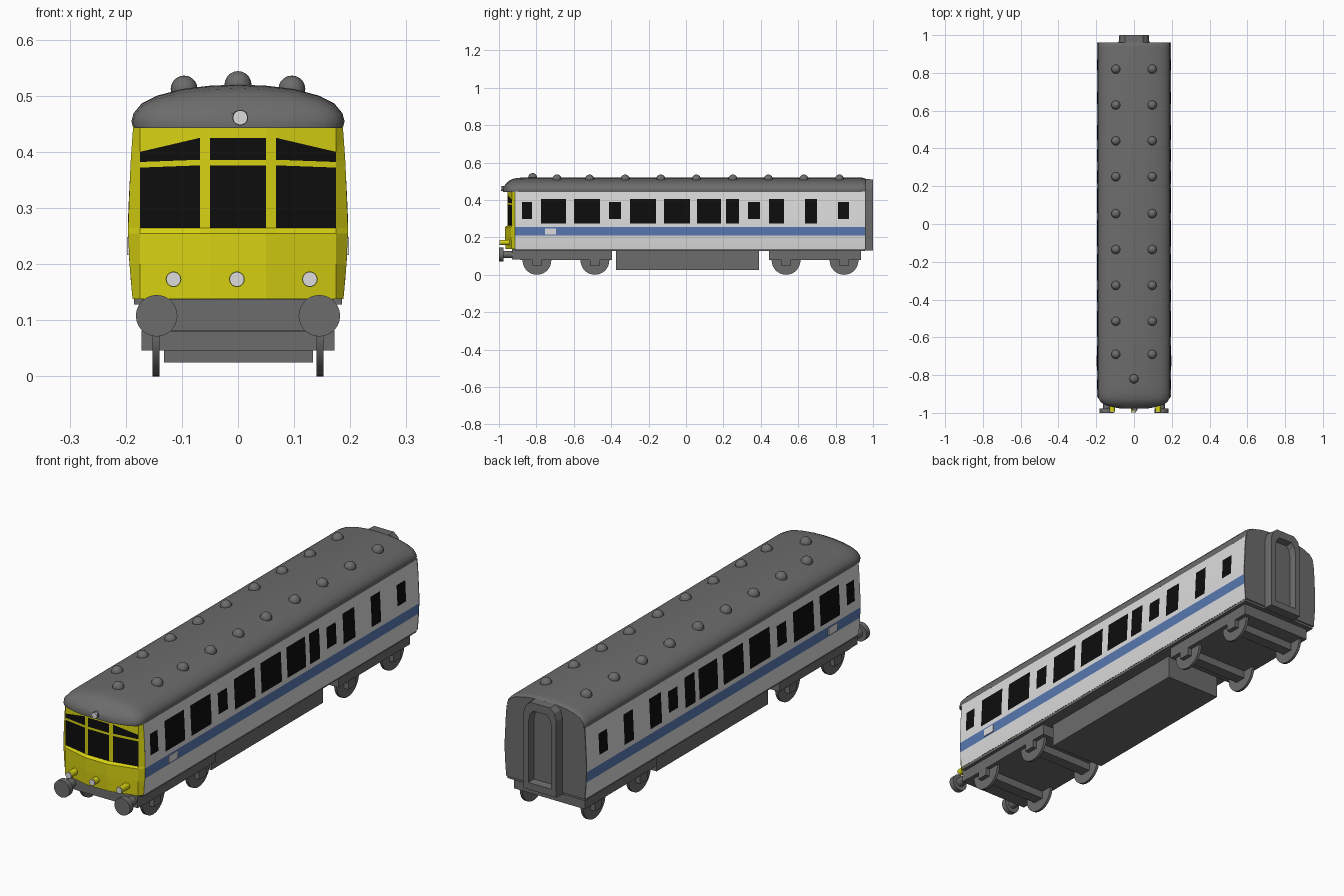
import bpy, bmesh, math
from mathutils import Vector, Matrix

if "Cube" in bpy.data.objects:
    bpy.data.objects.remove(bpy.data.objects["Cube"])


def material(name, r, g, b):
    m = bpy.data.materials.new(name)
    m.diffuse_color = (r, g, b, 1)
    m.use_nodes = True
    m.node_tree.nodes["Principled BSDF"].inputs["Base Color"].default_value = m.diffuse_color
    return m


GREY = material("dark_grey", 0.15, 0.15, 0.15)
WHITE = material("off_white", 0.72, 0.72, 0.72)
BLUE = material("stripe_blue", 0.10, 0.19, 0.45)
YELLOW = material("cab_yellow", 0.68, 0.64, 0.006)
BLACK = material("window_black", 0.004, 0.004, 0.004)


def finish(name, bm, mats, smooth=None):
    me = bpy.data.meshes.new(name)
    bm.to_mesh(me)
    bm.free()
    for m in mats:
        me.materials.append(m)
    ob = bpy.data.objects.new(name, me)
    bpy.context.collection.objects.link(ob)
    if smooth:
        bpy.ops.object.select_all(action='DESELECT')
        ob.select_set(True)
        bpy.context.view_layer.objects.active = ob
        bpy.ops.object.shade_smooth_by_angle(angle=math.radians(smooth))
    return ob


def sheet(name, rows, mats, rule=None, closed=False, caps=(), smooth=None):
    """Skin between rows of points; optional ring closing and end caps."""
    bm = bmesh.new()
    vs = [[bm.verts.new(p) for p in row] for row in rows]
    n = len(rows[0])
    for i in range(len(rows) - 1):
        for j in range(n if closed else n - 1):
            k = (j + 1) % n
            f = bm.faces.new((vs[i][j], vs[i][k], vs[i + 1][k], vs[i + 1][j]))
            if rule:
                f.material_index = rule(i, j, f.calc_center_median())
    for c in caps:
        bm.faces.new(vs[c])
    bmesh.ops.recalc_face_normals(bm, faces=bm.faces)
    bm.normal_update()
    if sum(f.normal.dot(f.calc_center_median()) * f.calc_area() for f in bm.faces) < 0:
        bmesh.ops.reverse_faces(bm, faces=bm.faces)
    return finish(name, bm, mats, smooth)


def box(name, x0, x1, y0, y1, z0, z1, mat):
    bm = bmesh.new()
    bmesh.ops.create_cube(bm, size=1)
    for v in bm.verts:
        v.co = ((x0 + x1) / 2 + v.co.x * (x1 - x0), (y0 + y1) / 2 + v.co.y * (y1 - y0),
                (z0 + z1) / 2 + v.co.z * (z1 - z0))
    return finish(name, bm, [mat])


def rod(name, axis, centre, r, length, mat, sides=28):
    bm = bmesh.new()
    rot = Matrix.Rotation(math.pi / 2, 4, 'Y' if axis == 'x' else 'X')
    bmesh.ops.create_cone(bm, cap_ends=True, segments=sides, radius1=r, radius2=r,
                          depth=length, matrix=Matrix.Translation(centre) @ rot)
    return finish(name, bm, [mat], 40)


def half_width(z):
    """Gently bulging side of the body."""
    if z < 0.27:
        return 0.188 + 0.008 * math.sin((z - 0.138) / 0.132 * math.pi / 2)
    return 0.196 - 0.009 * ((z - 0.27) / 0.173) ** 1.5


# Body sides: windows and stripe are cells of one grid
TALL, SMALL = (0.275, 0.405), (0.297, 0.388)
WINDOWS = [(-0.877, -0.824, SMALL), (-0.775, -0.642, TALL), (-0.599, -0.46, TALL),
           (-0.412, -0.348, SMALL), (-0.30, -0.16, TALL), (-0.118, 0.021, TALL),
           (0.059, 0.187, TALL), (0.214, 0.283, TALL), (0.332, 0.396, SMALL),
           (0.444, 0.524, TALL), (0.636, 0.70, TALL), (0.813, 0.872, SMALL)]
ys = [-0.915] + [y for w in WINDOWS for y in w[:2]] + [0.957]
zs = [0.138, 0.175, 0.21, 0.255, 0.275, 0.297, 0.388, 0.405, 0.445]


def side_colour(i, j, c):
    if 0.21 < c.z < 0.255:
        return 1
    return 2 if any(a < c.y < b and h[0] < c.z < h[1] for a, b, h in WINDOWS) else 0


for s, side in ((1, "right"), (-1, "left")):
    sheet(side + "_body_side", [[(s * half_width(z), y, z) for y in ys] for z in zs],
          [WHITE, BLUE, BLACK], side_colour)
    x = half_width(0.23)
    box(side + "_stripe_panel", s * x - 0.003, s * x + 0.003, -0.754, -0.695, 0.216, 0.248, WHITE)

# Cab front: bowed in plan, window band set back above a sill
COLS = [(0.05, -0.955), (0.068, -0.952), (0.175, -0.93)]
ROWS = [(0.138, 0.012, 0), (0.2, 0.015, 0), (0.255, 0.015, 0), (0.264, 0, 0), (0.376, 0, 0.004),
        (0.386, 0, 0.004), (0.425, 0, 0.025), (0.447, 0, 0)]
front = []
for z, push, drop in ROWS:
    half = [(x, y - push * (1 - x / 0.25), z - drop * max(0, (x - 0.068) / 0.107)) for x, y in COLS]
    half.append((half_width(z), -0.915, z))
    front.append([(-x, y, zz) for x, y, zz in reversed(half)] + half)
sheet("cab_front", front, [YELLOW, BLACK],
      lambda i, j, c: 1 if i in (3, 5) and j in (1, 3, 5) else 0)

# Roof: arched section lofted lengthways, drooping into a hood over the cab
arch = [(0.187, 0), (0.19, 0.012), (0.186, 0.026), (0.172, 0.043), (0.145, 0.057),
        (0.10, 0.069), (0.05, 0.075), (0, 0.077)]
arch = arch + [(-x, z) for x, z in reversed(arch[:-1])]
stations = [(-0.978, 0.35, 0.33), (-0.97, 0.58, 0.45), (-0.958, 0.8, 0.62), (-0.945, 0.92, 0.78),
            (-0.925, 0.985, 0.91), (-0.895, 1, 0.98), (-0.86, 1, 1), (0.935, 1, 1),
            (0.953, 0.995, 0.97), (0.962, 0.97, 0.9)]
sheet("roof", [[(x * sx, y, 0.443 + z * sz) for x, z in arch] for y, sx, sz in stations],
      [GREY], closed=True, caps=(0, -1), smooth=35)

# Roof vents
vents = [(x, y, 0.512) for x in (-0.096, 0.096)
         for y in (0.82, 0.63, 0.44, 0.25, 0.055, -0.135, -0.325, -0.515, -0.69)]
for p in vents + [(0, -0.82, 0.52)]:
    bm = bmesh.new()
    bmesh.ops.create_uvsphere(bm, u_segments=16, v_segments=10, radius=0.024,
                              matrix=Matrix.Translation(p))
    finish("roof_vent", bm, [GREY], 60)

# Rear wall and gangway with a recessed door
wall = [(half_width(z), z) for z in zs]
wall = wall + [(-x, z) for x, z in reversed(wall)]
sheet("rear_wall", [[(x, y, z) for x, z in wall] for y in (0.955, 0.962)], [GREY],
      closed=True, caps=(0, -1))


def door_outline(w, z0, z1, y):
    pts = [(w, z0), (w, z1 - 0.05), (w * 0.88, z1 - 0.018), (w * 0.6, z1)]
    return [(x, y, z) for x, z in pts + [(-x, z) for x, z in reversed(pts)]]


sheet("gangway", [door_outline(0.082, 0.13, 0.512, 0.955), door_outline(0.078, 0.13, 0.51, 1.0),
                  door_outline(0.055, 0.16, 0.475, 1.0), door_outline(0.05, 0.165, 0.47, 0.97)],
      [GREY], closed=True, caps=(0, -1))

# Underframe
box("floor", -0.185, 0.185, -0.912, 0.957, 0.128, 0.14, GREY)
box("equipment_box", -0.132, 0.134, -0.374, 0.39, 0.025, 0.135, GREY)
box("buffer_beam", -0.17, 0.17, -0.93, -0.885, 0.082, 0.137, GREY)

# Bogies with axle bars and wheels
for yc, axles in ((-0.642, (-0.797, -0.487)), (0.69, (0.535, 0.845))):
    box("bogie_frame", -0.17, 0.17, yc - 0.246, yc + 0.246, 0.08, 0.134, GREY)
    for y in axles:
        box("axle_bar", -0.172, 0.172, y - 0.025, y + 0.025, 0.046, 0.082, GREY)
        for x in (-0.146, 0.146):
            rod("wheel", 'x', (x, y, 0.077), 0.077, 0.012, GREY, 32)

# Buffers
for x in (-0.145, 0.145):
    rod("buffer_shaft", 'y', (x, -0.945, 0.108), 0.019, 0.08, GREY)
    rod("buffer_head", 'y', (x, -0.988, 0.108), 0.037, 0.024, GREY)

# Lamps
for x in (-0.115, -0.002, 0.128):
    rod("lamp_barrel", 'y', (x, -0.96, 0.173), 0.014, 0.066, YELLOW, 20)
    rod("lamp_lens", 'y', (x, -0.995, 0.173), 0.013, 0.006, WHITE, 20)
rod("headlamp_barrel", 'y', (0.004, -0.965, 0.461), 0.014, 0.04, GREY, 20)
rod("headlamp_lens", 'y', (0.004, -0.987, 0.461), 0.013, 0.006, WHITE, 20)
